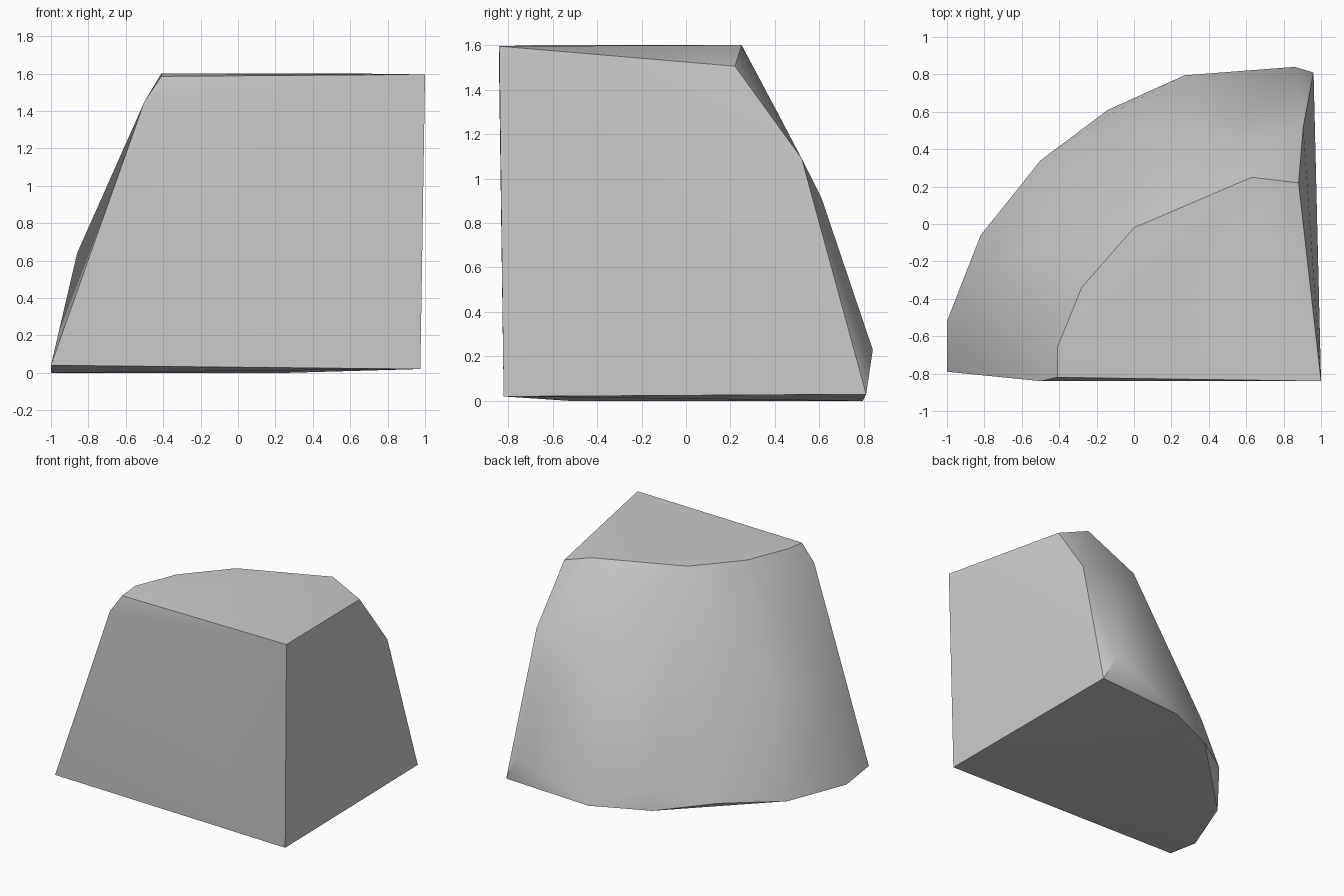
import bpy
import bmesh
import math

cube = bpy.data.objects.get("Cube")
if cube:
    bpy.data.objects.remove(cube, do_unlink=True)

# Plain stone grey
stone = bpy.data.materials.new("stone_grey")
stone.use_nodes = True
grey = (0.6, 0.6, 0.6, 1)
stone.diffuse_color = grey
stone.node_tree.nodes["Principled BSDF"].inputs["Base Color"].default_value = grey

# Corners of the chunk, from the flat crown down to the broad base
crown = [(1, -.84, 1.595), (.88, .22, 1.505), (.63, .25, 1.6), (0, -.02, 1.6),
         (-.28, -.34, 1.6), (-.41, -.66, 1.6), (-.41, -.82, 1.585)]
shoulder = [(-.5, -.84, 1.45), (.355, .42, 1.28), (.905, .52, 1.09)]
flank = [(.82, .61, .91), (-.6, -.16, .8), (-.86, -.57, .64),
         (.86, .84, .23), (-.13, .585, .2)]
base = [(.975, -.82, .02), (.96, .81, .03), (.27, .795, 0), (-.14, .61, 0),
        (-.5, .34, .05), (-.82, -.06, 0), (-1, -.52, 0), (-1, -.79, .04)]

# Wrap the corners in a convex skin
bm = bmesh.new()
for corner in crown + shoulder + flank + base:
    bm.verts.new(corner)
bmesh.ops.convex_hull(bm, input=bm.verts)
bmesh.ops.delete(bm, geom=[v for v in bm.verts if not v.link_faces], context='VERTS')
bmesh.ops.recalc_face_normals(bm, faces=bm.faces)
mesh = bpy.data.meshes.new("rock_chunk")
bm.to_mesh(mesh)
bm.free()
mesh.materials.append(stone)

rock = bpy.data.objects.new("rock_chunk", mesh)
bpy.context.collection.objects.link(rock)

# Smooth the rounded back, keep the broken edges crisp
bpy.ops.object.select_all(action='DESELECT')
rock.select_set(True)
bpy.context.view_layer.objects.active = rock
bpy.ops.object.shade_smooth_by_angle(angle=math.radians(35))
